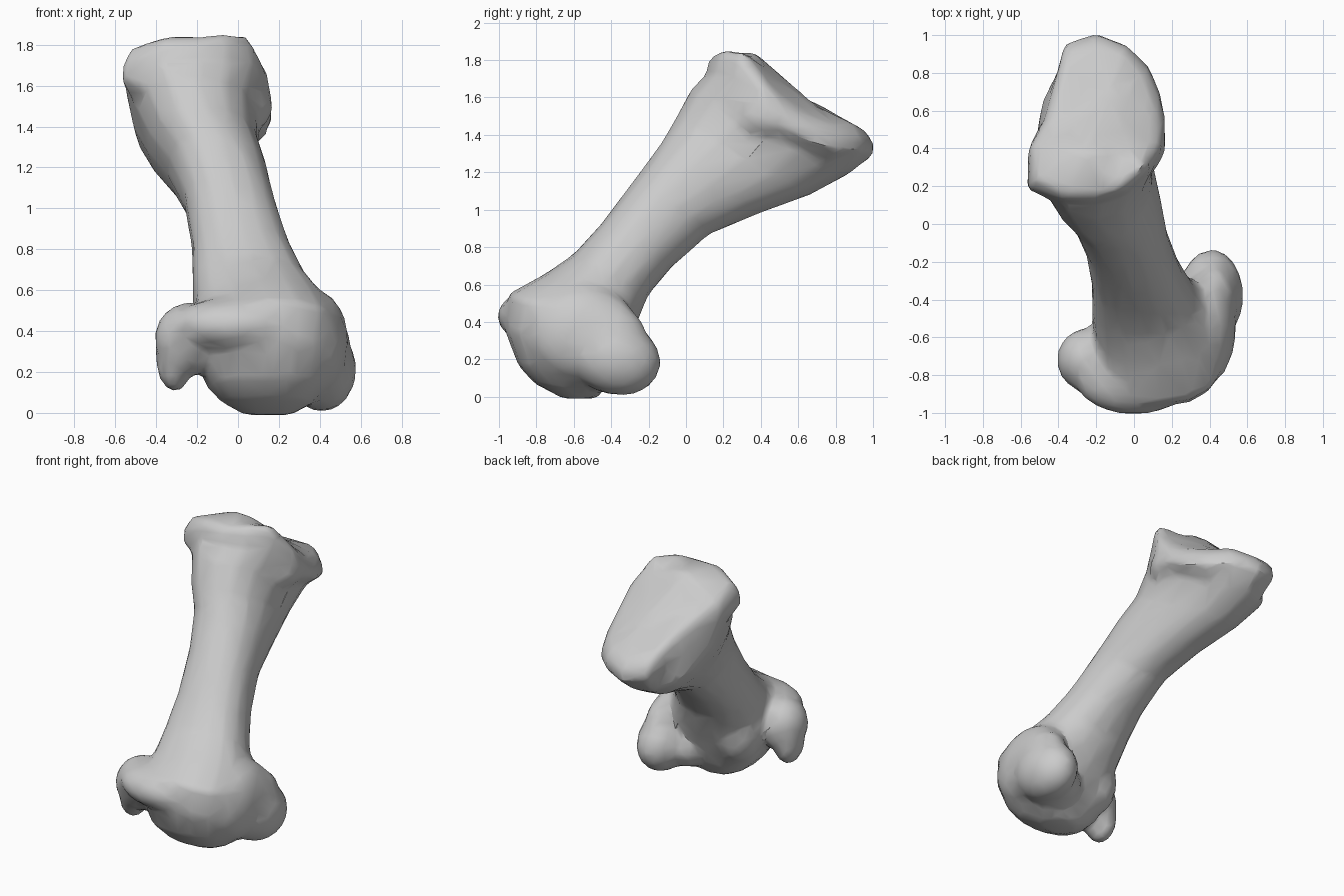
import bpy, bmesh, math
from mathutils import Vector, Matrix

cube = bpy.data.objects.get("Cube")
if cube:
    bpy.data.objects.remove(cube, do_unlink=True)

mat = bpy.data.materials.new("bone_grey")
mat.use_nodes = True
colour = (0.6, 0.6, 0.6, 1)
mat.diffuse_color = colour
mat.node_tree.nodes["Principled BSDF"].inputs["Base Color"].default_value = colour

SIDES = 16
ANGLES = [2 * math.pi * i / SIDES - math.pi / 2 for i in range(SIDES)]


def boxy(value):
    """Push a circle coordinate outward for a slightly squarer section."""
    return math.copysign(abs(value) ** 0.88, value)


def section(x0, x1, yf, zf, yb, zb, lean=0):
    """Section from a front point to a back point; lean fills the front right corner."""
    x = (x0 + x1) / 2
    front, back = Vector((x, yf, zf)), Vector((x, yb, zb))
    mid, half = (front + back) / 2, (back - front) / 2
    side = Vector(((x1 - x0) / 2, 0, 0))
    ring = []
    for a in ANGLES:
        grow = 1 - lean * math.sin(a + math.pi / 4) ** 3
        ring.append(mid + (side * boxy(math.cos(a)) + half * boxy(math.sin(a))) * grow)
    return ring


# Uneven outline of the flared upper joint, as radii from its middle
HEAD = [.44, .42, .39, .385, .37, .37, .40, .43,
        .46, .44, .31, .275, .28, .39, .52, .47]


def head_ring(scale, lift):
    """Ring on the sloping upper joint, with a hump across its front."""
    ring = []
    for r, a in zip(HEAD, ANGLES):
        x, y = -0.2 + r * scale * math.cos(a), 0.55 + r * scale * math.sin(a)
        hump = 0.11 * math.exp(-((y - 0.33) / 0.12) ** 2)
        z = min(1.96 - 0.58 * y, 1.80) + hump - 0.65 * max(x + 0.05, 0) - 0.7 * max(-0.4 - x, 0)
        ring.append(Vector((x, y, z + lift)))
    return ring


def add_loft(bm, rings):
    loops = [[bm.verts.new(p) for p in ring] for ring in rings]
    for a, b in zip(loops, loops[1:]):
        for i in range(SIDES):
            j = (i + 1) % SIDES
            bm.faces.new((a[i], a[j], b[j], b[i]))
    bm.faces.new(loops[0][::-1])
    bm.faces.new(loops[-1])


def add_lump(bm, centre, radii, tilt=0):
    m = Matrix.Translation(centre) @ Matrix.Rotation(tilt, 4, 'X') @ Matrix.Diagonal((*radii, 1))
    bmesh.ops.create_icosphere(bm, subdivisions=3, radius=1, matrix=m)


bm = bmesh.new()
# Shaft from the lower joint up to the flared upper joint
add_loft(bm, [
    section(0.03, 0.26, -0.66, -0.01, -0.48, -0.01),
    section(-0.08, 0.37, -0.81, 0.07, -0.44, 0.03),
    section(-0.16, 0.43, -0.90, 0.17, -0.40, 0.10),
    section(-0.20, 0.48, -0.97, 0.36, -0.36, 0.19),
    section(-0.21, 0.50, -0.95, 0.55, -0.30, 0.30),
    section(-0.22, 0.43, -0.75, 0.66, -0.25, 0.42),
    section(-0.22, 0.34, -0.60, 0.76, -0.20, 0.54, 0.04),
    section(-0.22, 0.26, -0.45, 0.92, -0.07, 0.69, 0.08),
    section(-0.25, 0.19, -0.27, 1.15, 0.13, 0.86, 0.12),
    section(-0.33, 0.15, -0.12, 1.35, 0.40, 0.97, 0.12),
    section(-0.43, 0.11, -0.04, 1.48, 0.68, 1.07, 0.12),
    section(-0.51, 0.11, 0.04, 1.64, 0.88, 1.18, 0.08),
    head_ring(1.0, -0.08),
    head_ring(0.98, -0.01),
    head_ring(0.88, 0.02),
    head_ring(0.4, 0.0),
])
# Rear knuckle on the left, and its links to the joint
add_lump(bm, (0.41, -0.38, 0.21), (0.17, 0.25, 0.20), -0.3)
add_lump(bm, (0.38, -0.55, 0.34), (0.16, 0.30, 0.26))
add_lump(bm, (0.42, -0.43, 0.31), (0.13, 0.22, 0.20))
add_lump(bm, (0.28, -0.50, 0.18), (0.17, 0.24, 0.16))
# Side knuckle on the right with its lower hook, and the web behind it
add_lump(bm, (-0.24, -0.72, 0.36), (0.17, 0.17, 0.18))
add_lump(bm, (-0.31, -0.70, 0.26), (0.09, 0.12, 0.16))
add_lump(bm, (-0.06, -0.50, 0.34), (0.16, 0.17, 0.22))
# Front rim of the lower joint
add_lump(bm, (0.0, -0.81, 0.43), (0.32, 0.20, 0.14))
# Swelling under the left-hand rim of the upper joint
add_lump(bm, (0.04, 0.44, 1.50), (0.13, 0.18, 0.13))

mesh = bpy.data.meshes.new("leg_bone")
bmesh.ops.recalc_face_normals(bm, faces=bm.faces)
bm.to_mesh(mesh)
bm.free()
bone = bpy.data.objects.new("leg_bone", mesh)
bpy.context.scene.collection.objects.link(bone)
mesh.materials.append(mat)

# Fuse the parts, soften the joins, then reduce to a faceted sculpt
remesh = bone.modifiers.new("fuse", 'REMESH')
remesh.mode = 'VOXEL'
remesh.voxel_size = 0.02
soften = bone.modifiers.new("soften", 'SMOOTH')
soften.factor = 0.5
soften.iterations = 12
reduce = bone.modifiers.new("reduce", 'DECIMATE')
reduce.ratio = 0.06

bpy.context.view_layer.objects.active = bone
bone.select_set(True)
for name in [m.name for m in bone.modifiers]:
    bpy.ops.object.modifier_apply(modifier=name)
bpy.ops.object.shade_smooth_by_angle(angle=math.radians(30))
